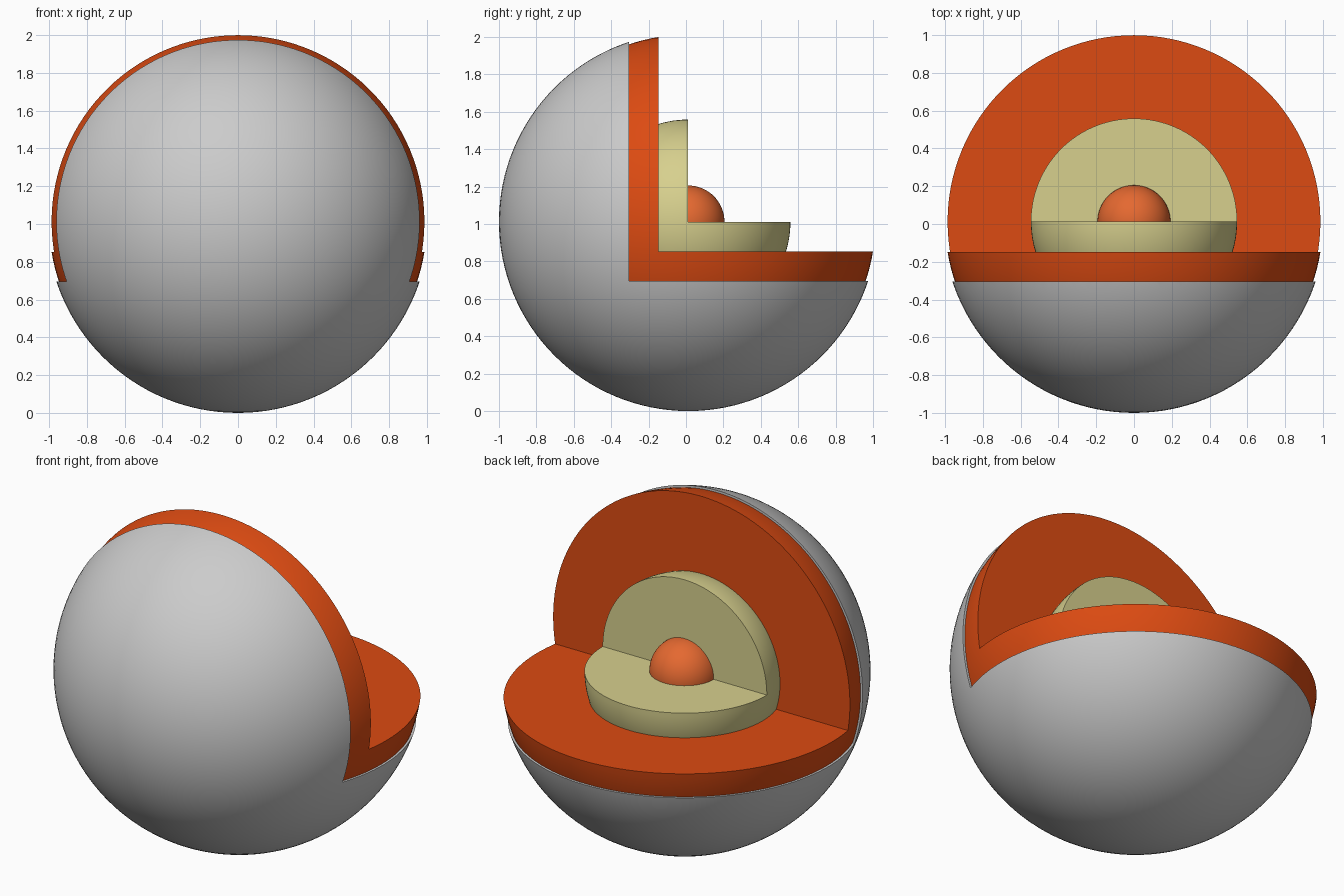
import bpy

if "Cube" in bpy.data.objects:
    bpy.data.objects.remove(bpy.data.objects["Cube"])

CENTRE = (0.0, 0.0125, 1.0125)


def colour(obj, name, rgb):
    mat = bpy.data.materials.new(name)
    mat.diffuse_color = (*rgb, 1.0)
    mat.use_nodes = True
    mat.node_tree.nodes["Principled BSDF"].inputs["Base Color"].default_value = mat.diffuse_color
    obj.data.materials.append(mat)


def layer(name, radius, step=None, segments=128):
    """Solid ball; 'step' is how far below/in front of the centre the open wedge starts."""
    bpy.ops.mesh.primitive_uv_sphere_add(segments=segments, ring_count=segments // 2,
                                         radius=radius, location=CENTRE)
    ball = bpy.context.object
    ball.name = name
    if step is not None:
        # wedge cutter removes the upper back part of the ball
        bpy.ops.mesh.primitive_cube_add(
            size=4, location=(0, CENTRE[1] - step + 2, CENTRE[2] - step + 2))
        cutter = bpy.context.object
        cutter.hide_render = True
        mod = ball.modifiers.new("wedge", 'BOOLEAN')
        mod.operation = 'DIFFERENCE'
        mod.solver = 'EXACT'
        mod.object = cutter
        bpy.context.view_layer.objects.active = ball
        bpy.ops.object.modifier_apply(modifier=mod.name)
        bpy.data.objects.remove(cutter, do_unlink=True)
    bpy.ops.object.select_all(action='DESELECT')
    ball.select_set(True)
    bpy.context.view_layer.objects.active = ball
    bpy.ops.object.shade_smooth_by_angle(angle=0.6)
    return ball


# Thin outer crust (grey)
layer("crust", 1.0125, 0.316)

# Mantle, outer core and inner core
colour(layer("mantle", 1.0, 0.16), "mantle_orange", (0.72, 0.07, 0.006))
colour(layer("outer_core", 0.546, 0.0005), "core_olive", (0.68, 0.63, 0.27))
colour(layer("inner_core", 0.193, None, 64), "core_orange", (0.78, 0.14, 0.03))
